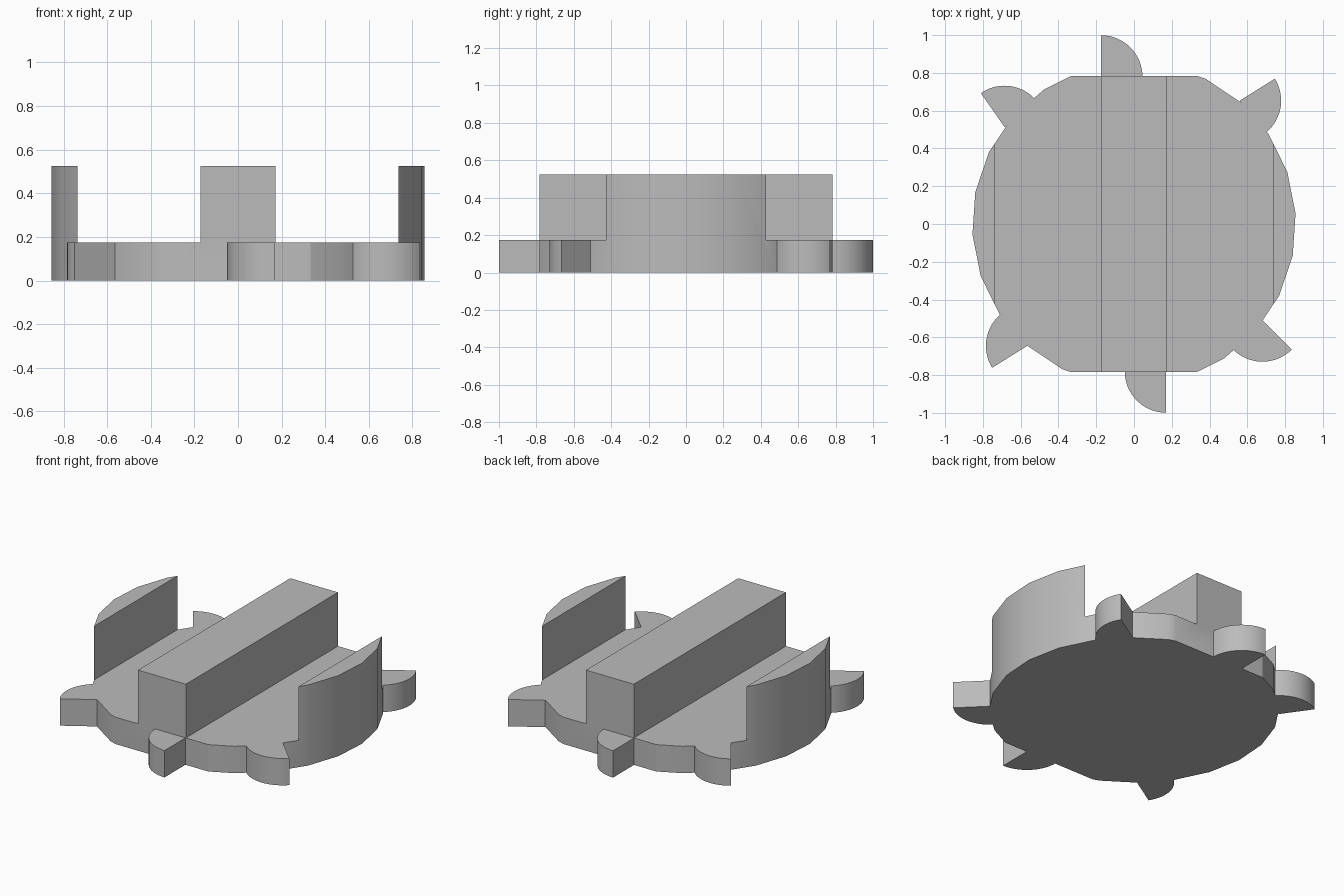
import bpy, bmesh, math
from mathutils import Vector

if "Cube" in bpy.data.objects:
    bpy.data.objects.remove(bpy.data.objects["Cube"], do_unlink=True)

FLOOR, TOP = 0.175, 0.525      # slot floor and full height
RADIUS, FLAT = 0.857, 0.783    # disc radius and trimmed front/back

grey = bpy.data.materials.new("plain grey")
grey.use_nodes = True
grey.diffuse_color = (0.5, 0.5, 0.5, 1)
grey.node_tree.nodes["Principled BSDF"].inputs["Base Color"].default_value = (0.5, 0.5, 0.5, 1)


def prism(name, outline, z0, z1):
    """Extrude a flat outline upward, return bmesh-built object."""
    bm = bmesh.new()
    face = bm.faces.new([bm.verts.new((x, y, z0)) for x, y in outline])
    res = bmesh.ops.extrude_face_region(bm, geom=[face])
    verts = [v for v in res["geom"] if isinstance(v, bmesh.types.BMVert)]
    bmesh.ops.translate(bm, verts=verts, vec=(0, 0, z1 - z0))
    bmesh.ops.recalc_face_normals(bm, faces=bm.faces)
    mesh = bpy.data.meshes.new(name)
    bm.to_mesh(mesh)
    bm.free()
    mesh.materials.append(grey)
    ob = bpy.data.objects.new(name, mesh)
    bpy.context.collection.objects.link(ob)
    return ob


def arc(cx, cy, r, start, sweep, steps):
    angles = [math.radians(start + sweep * i / steps) for i in range(steps + 1)]
    return [(cx + r * math.cos(a), cy + r * math.sin(a)) for a in angles]


def select_only(ob):
    bpy.ops.object.select_all(action='DESELECT')
    ob.select_set(True)
    bpy.context.view_layer.objects.active = ob


# Body: faceted disc trimmed flat at the front and back
body = prism("body", arc(0, 0, RADIUS, 3.7, 360, 24)[:-1], 0, TOP)
bm = bmesh.new()
bm.from_mesh(body.data)
for side in (1, -1):
    bmesh.ops.bisect_plane(bm, geom=bm.verts[:] + bm.edges[:] + bm.faces[:],
                           plane_co=(0, side * FLAT, 0), plane_no=(0, side, 0),
                           clear_outer=True)
    bmesh.ops.holes_fill(bm, edges=[e for e in bm.edges if e.is_boundary])
bmesh.ops.recalc_face_normals(bm, faces=bm.faces)
bm.to_mesh(body.data)
bm.free()

# Two slots leave a centre rib and a curved wall on each side
for side in (1, -1):
    a, b = side * 0.172, side * 0.736
    slot = prism("slot_cutter", [(a, -1), (b, -1), (b, 1), (a, 1)], FLOOR, 1)
    slot.hide_render = True
    cut = body.modifiers.new("slot", 'BOOLEAN')
    cut.operation, cut.solver, cut.object = 'DIFFERENCE', 'EXACT', slot
    select_only(body)
    bpy.ops.object.modifier_apply(modifier=cut.name)
    bpy.data.objects.remove(slot, do_unlink=True)

# Quarter-round teeth: pivot x, pivot y, direction of the straight edge
teeth = {
    "back_tooth": (-0.174, 0.78, 90),
    "back_left_tooth": (0.56, 0.653, 32),
    "front_left_tooth": (0.68, -0.51, -45),
    "front_tooth": (0.17, -0.78, -90),
    "front_right_tooth": (-0.565, -0.645, 212),
    "back_right_tooth": (-0.685, 0.513, 125),
}
parts = [body]
for name, (x, y, start) in teeth.items():
    outline = [(x, y)] + arc(x, y, 0.219, start, -90, 16)
    parts.append(prism(name, outline, 0, FLOOR))

for ob in parts:
    select_only(ob)
    bpy.ops.object.shade_smooth_by_angle(angle=math.radians(25))
